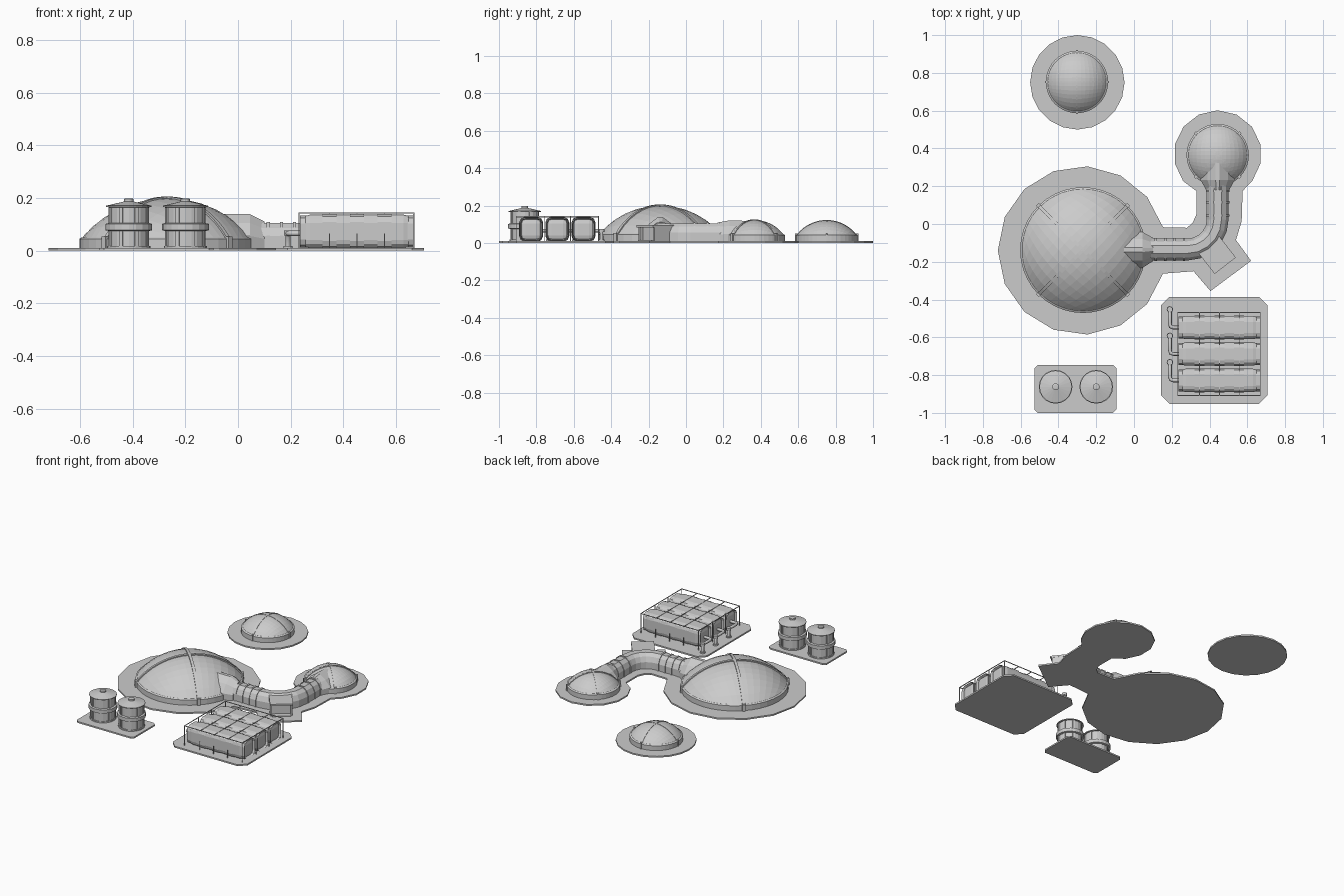
import bpy, bmesh
from math import sin, cos, pi, radians, sqrt
from mathutils import Vector, Matrix

if "Cube" in bpy.data.objects:
    bpy.data.objects.remove(bpy.data.objects["Cube"])


def finish(name, bm):
    bmesh.ops.recalc_face_normals(bm, faces=bm.faces)
    me = bpy.data.meshes.new(name)
    bm.to_mesh(me)
    bm.free()
    ob = bpy.data.objects.new(name, me)
    bpy.context.collection.objects.link(ob)
    return ob


def arc(cx, cy, r, a0, a1, n):
    return [(cx + r * cos(radians(a0 + (a1 - a0) * i / n)),
             cy + r * sin(radians(a0 + (a1 - a0) * i / n))) for i in range(n + 1)]


def loft(name, rings):
    bm = bmesh.new()
    vs = [[bm.verts.new(p) for p in ring] for ring in rings]
    n = len(vs[0])
    for a, b in zip(vs, vs[1:]):
        for i in range(n):
            bm.faces.new((a[i], a[(i + 1) % n], b[(i + 1) % n], b[i]))
    bm.faces.new(vs[0])
    bm.faces.new(vs[-1])
    return finish(name, bm)


def pad(name, pts, z=0.01):
    return loft(name, [[(x, y, h) for x, y in pts] for h in (0, z)])


def chamfered(x0, x1, y0, y1, c):
    return [(x0 + c, y0), (x1 - c, y0), (x1, y0 + c), (x1, y1 - c),
            (x1 - c, y1), (x0 + c, y1), (x0, y1 - c), (x0, y0 + c)]


def box(name, c, s, rot=0, bevel=0, seg=3):
    bm = bmesh.new()
    bmesh.ops.create_cube(bm, size=1)
    bmesh.ops.scale(bm, vec=s, verts=bm.verts)
    if bevel:
        bmesh.ops.bevel(bm, geom=bm.edges[:], offset=bevel, segments=seg,
                        profile=0.5, affect='EDGES')
    bmesh.ops.transform(bm, matrix=Matrix.Translation(c) @ Matrix.Rotation(rot, 4, 'Z'),
                        verts=bm.verts)
    return finish(name, bm)


def turned(name, x, y, prof, n=20):
    return loft(name, [[(x + r * cos(2 * pi * i / n), y + r * sin(2 * pi * i / n), z)
                        for i in range(n)] for r, z in prof])


def cap_z(d, r, z0, h):
    R = (r * r + h * h) / (2 * h)
    return z0 + sqrt(max(R * R - d * d, 0)) - (R - h)


# Dome: disc-mapped quad grid raised to a cap, on a vertical base ring, with crossing ribs
def dome(name, cx, cy, r, z0, h, rot, rib_a, rib_w, rib_t):
    bm = bmesh.new()
    bmesh.ops.create_grid(bm, x_segments=14, y_segments=14, size=1)
    for v in bm.verts:
        x, y = v.co.x, v.co.y
        p = Vector((x * sqrt(1 - y * y / 2), y * sqrt(1 - x * x / 2), 0)) * r
        v.co = Matrix.Rotation(rot, 3, 'Z') @ p + Vector((cx, cy, cap_z(p.length, r, z0, h)))
    finish(name, bm)
    turned(name + "_base_ring", cx, cy, [(r + .008, 0.005), (r + .008, z0 - .003), (r, z0 + .002)], 40)
    for k in range(2):
        a = rib_a + k * pi / 2
        d, s = Vector((cos(a), sin(a), 0)), Vector((-sin(a), cos(a), 0))
        rings = []
        for i in range(21):
            t = r * (-1 + i / 10)
            p = Vector((cx, cy, cap_z(t, r, z0, h))) + d * t
            nrm = (p - Vector((cx, cy, z0 + h - (r * r + h * h) / (2 * h)))).normalized()
            lo, hi = p - nrm * .006, p + nrm * rib_t
            rings.append([lo - s * rib_w, lo + s * rib_w, hi + s * rib_w, hi - s * rib_w])
        loft(name + "_rib", rings)
        for q in (-1, 1):
            c = Vector((cx, cy, z0 / 2 + .004)) + d * q * (r + .005)
            box(name + "_rib_foot", c, (.012 + rib_t * 2, rib_w * 2.4, z0 + .004), a)


dome("main_dome", -.27, -.138, .325, .048, .152, pi / 4, pi / 4, .009, .006)
dome("small_dome", .443, .365, .157, .045, .078, 0, pi / 4, .006, .003)
dome("separate_dome", -.302, .752, .157, .045, .076, 0, 0, .004, .002)

# Ground pads
outline = (arc(-.275, -.14, .446, 16, 344, 14)
           + [(.315, -.25), (.405, -.355), (.62, -.195), (.54, -.085), (.57, .015), (.575, .175)]
           + arc(.443, .37, .232, -38, 218, 10)
           + [(.33, .175), (.33, .05), (.31, .005), (.28, -.02)])
pad("habitat_pad", outline)
pad("separate_dome_pad", arc(-.3, .75, .25, 0, 342, 19))
pad("rack_pad", chamfered(.143, .707, -.952, -.386, .045))
pad("silo_pad", chamfered(-.527, -.093, -1, -.746, .018))

# Corridor: arch section swept along stations (x, y, heading in degrees, half width, height)
ARCH = [(-1, 0), (-1, .5), (-.75, .82), (-.35, 1), (.35, 1), (.75, .82), (1, .5), (1, 0)]
GABLE = [(-1, 0), (-1, .38), (-.6, .75), (-.12, 1), (.12, 1), (.6, .75), (1, .38), (1, 0)]


def sweep(name, sec, stations):
    rings = []
    for x, y, a, w, h in stations:
        s = Vector((sin(radians(a)), -cos(radians(a)), 0))
        rings.append([Vector((x, y, .005)) + s * u * w + Vector((0, 0, v * h)) for u, v in sec])
    return loft(name, rings)


W, H = .058, .1
bend = [(x, y, i * 18, W, H) for i, (x, y) in enumerate(
    [(.443 + .16 * (cos(radians(-90 + i * 18)) - 1), .025 + .16 * sin(radians(-90 + i * 18)))
     for i in range(6)])]
sweep("corridor", ARCH, [(.05, -.135, 0, W, H)] + bend + [(.443, .26, 90, W, H)])
for x in (.115, .165, .215, .265):
    sweep("corridor_band", ARCH, [(x + o, -.135, 0, W + .004, H + .004) for o in (-.006, .006)])
for y in (.045, .115, .175):
    sweep("corridor_band", ARCH, [(.443, y + o, 90, W + .004, H + .004) for o in (-.006, .006)])
sweep("main_collar", GABLE, [(-.14, -.137, 0, .095, .134), (.045, -.137, 0, .095, .134),
                             (.1, -.135, 0, .062, .106)])
sweep("small_collar", GABLE, [(.443, .36, 90, .09, .112), (.443, .232, 90, .09, .116),
                              (.443, .18, 90, .061, .106)])

# Entrance: rotated porch with side walls, roof and recessed door
A = radians(-52)
mouth = Vector((.48, -.217, 0))
out, side = Vector((cos(A), sin(A), 0)), Vector((-sin(A), cos(A), 0))
up = Vector((0, 0, 1))
box("porch_roof", mouth - out * .07 + up * .09, (.15, .142, .012), A)
for q in (-1, 1):
    box("porch_wall", mouth - out * .075 + side * q * .064 + up * .045, (.135, .012, .085), A)
box("porch_door", mouth - out * .085 + up * .045, (.11, .12, .085), A)
box("porch_step", mouth - out * .02 + up * .01, (.05, .118, .01), A)

# Horizontal storage tanks with bands and feed pipes
for y in (-.548, -.688, -.828):
    box("storage_tank", (.452, y, .073), (.42, .124, .128), 0, .032)
    for x in (.262, .347, .452, .557, .642):
        e = .004 if .3 < x < .6 else -.008
        box("tank_band", (x, y, .073), (.007, .124 + e, .128 + e), 0, .03, 2)
    cu = bpy.data.curves.new("feed_pipe", 'CURVE')
    cu.dimensions = '3D'
    cu.bevel_depth = .010
    cu.bevel_resolution = 2
    cu.use_fill_caps = True
    pts = [(.19, y + .096, .005), (.19, y + .096, .055), (.19, y + .086, .066),
           (.19, y + .02, .066), (.194, y + .005, .066), (.208, y, .066), (.25, y, .066)]
    sp = cu.splines.new('POLY')
    sp.points.add(len(pts) - 1)
    for p, c in zip(sp.points, pts):
        p.co = (*c, 1)
    bpy.context.collection.objects.link(bpy.data.objects.new("feed_pipe", cu))
    turned("pipe_flange", .19, y + .096, [(.017, .008), (.017, .018)], 12)
    turned("pipe_cap", .19, y + .096, [(.015, .058), (.015, .076)], 12)

# Thin rack frame around the tanks
T = .004
for y in (-.468, -.908):
    box("rack_rail", (.45, y, .143), (.44, T, T))
    for x in (.232, .347, .452, .557, .668):
        h = .14 if x in (.232, .668) else .06
        box("rack_post", (x, y, h / 2 + .005), (T, T, h))
for x in (.232, .668):
    box("rack_rail", (x, -.688, .143), (T, .44, T))
    for y in (-.618, -.758):
        box("rack_post", (x, y, .075), (T, T, .14))
for x in (.347, .452, .557):
    box("rack_crossbar", (x, -.688, .139), (T, .44, T))

# Upright silos with collar, conical roof, cap and wall battens
for x in (-.415, -.2):
    y = -.862
    turned("silo", x, y, [(.076, .005), (.076, .075), (.089, .078), (.089, .102), (.076, .105),
                          (.076, .165), (.086, .166), (.086, .171), (.018, .187),
                          (.018, .197), (.01, .199)])
    turned("silo_foot", x, y, [(.082, .005), (.082, .018)])
    for i in range(8):
        a = i * pi / 4 + pi / 8
        for z, h in ((.045, .06), (.135, .06)):
            box("silo_batten", (x + .076 * cos(a), y + .076 * sin(a), z), (.008, .014, h), a)
